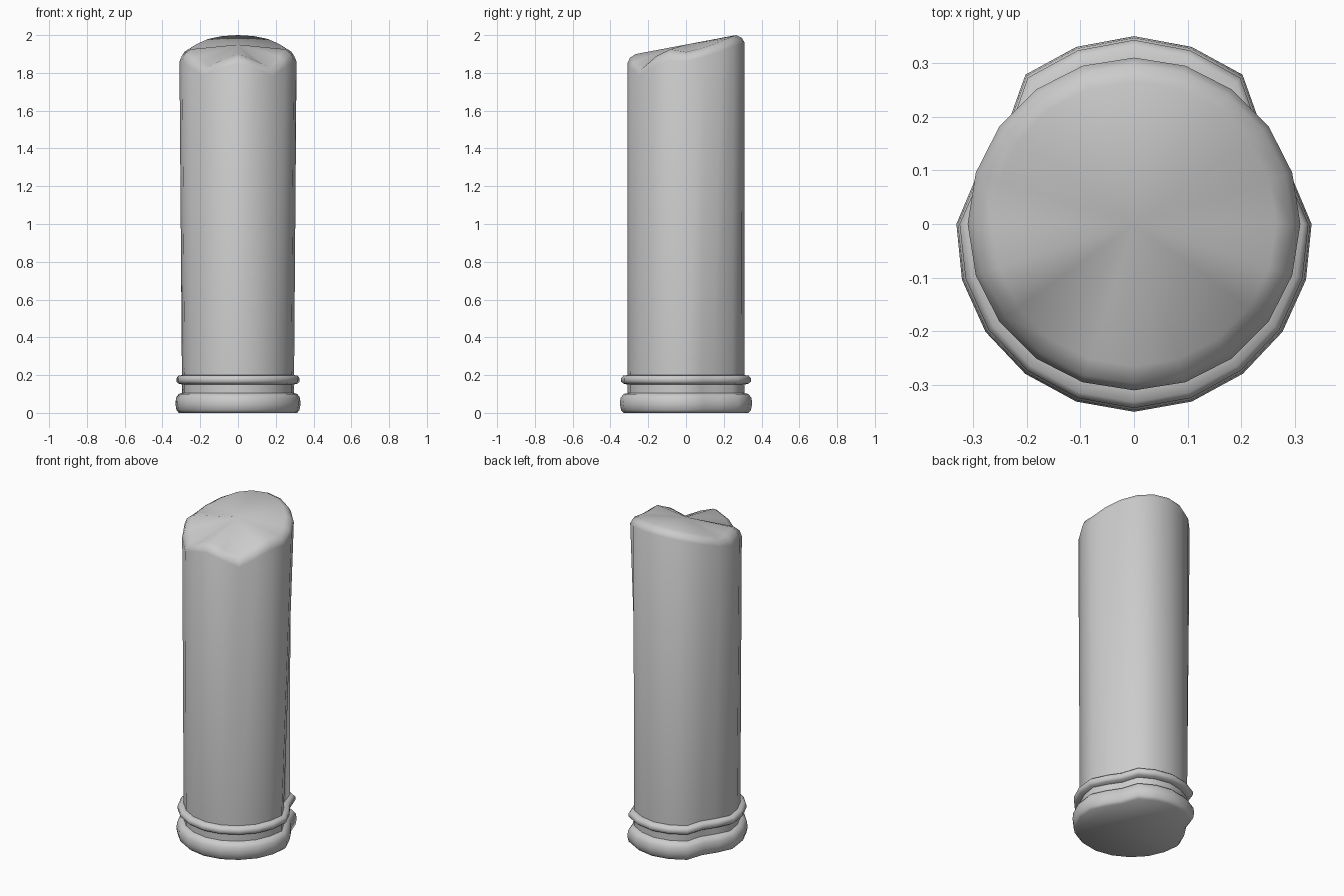
import bpy, bmesh, math

if "Cube" in bpy.data.objects:
    bpy.data.objects.remove(bpy.data.objects["Cube"])

N = 20  # sides, 18 degrees apart; half tables run from the back (+y) to the front (-y)

foot_r = [.31, .307, .304, .256, .266, .297, .297, .302, .305, .308, .31]
lip_z = [2.0, 1.995, 1.98, 1.955, 1.93, 1.91, 1.925, 1.89, 1.835, 1.87, 1.90]
rim_z = [1.96, 1.955, 1.94, 1.915, 1.885, 1.86, 1.865, 1.83, 1.785, 1.825, 1.85]


def mirrored(table, i):
    return table[i if i <= N // 2 else N - i]


def ring(bm, radius, height):
    """One loop of vertices with radius and height given per side."""
    verts = []
    for i in range(N):
        a = i * math.tau / N
        r = radius(i)
        verts.append(bm.verts.new((-r * math.sin(a), r * math.cos(a), height(i))))
    return verts


bm = bmesh.new()
loops = []

# Dented foot with two raised bands: (outward offset, height)
profile = [(.020, 0), (.034, .015), (.040, .045), (.037, .08), (.020, .10), (0, .105),
           (0, .15), (.022, .155), (.033, .165), (.033, .185), (.022, .197), (0, .20)]
for off, z in profile:
    k = lambda i, off=off: mirrored(foot_r, i) + off * (.85 if i in (5, 15) else 1)
    loops.append(ring(bm, k, lambda i, z=z: z))

# Shaft becomes round at the wavy upper rim, then rolls over to the cap
loops.append(ring(bm, lambda i: .31, lambda i: mirrored(rim_z, i)))
loops.append(ring(bm, lambda i: .297, lambda i: .4 * mirrored(rim_z, i) + .6 * mirrored(lip_z, i)))
loops.append(ring(bm, lambda i: .265, lambda i: mirrored(lip_z, i)))

for lo, hi in zip(loops, loops[1:]):
    for i in range(N):
        j = (i + 1) % N
        bm.faces.new((lo[i], lo[j], hi[j], hi[i]))

# Flat underside and a fan across the slanted top
bm.faces.new(loops[0])
centre = bm.verts.new((0, 0, 1.95))
for i in range(N):
    bm.faces.new((loops[-1][i], loops[-1][(i + 1) % N], centre))

bmesh.ops.recalc_face_normals(bm, faces=bm.faces[:])
mesh = bpy.data.meshes.new("column")
bm.to_mesh(mesh)
bm.free()
column = bpy.data.objects.new("column", mesh)
bpy.context.collection.objects.link(column)
bpy.context.view_layer.objects.active = column
column.select_set(True)
bpy.ops.object.shade_smooth_by_angle(angle=math.radians(50))
